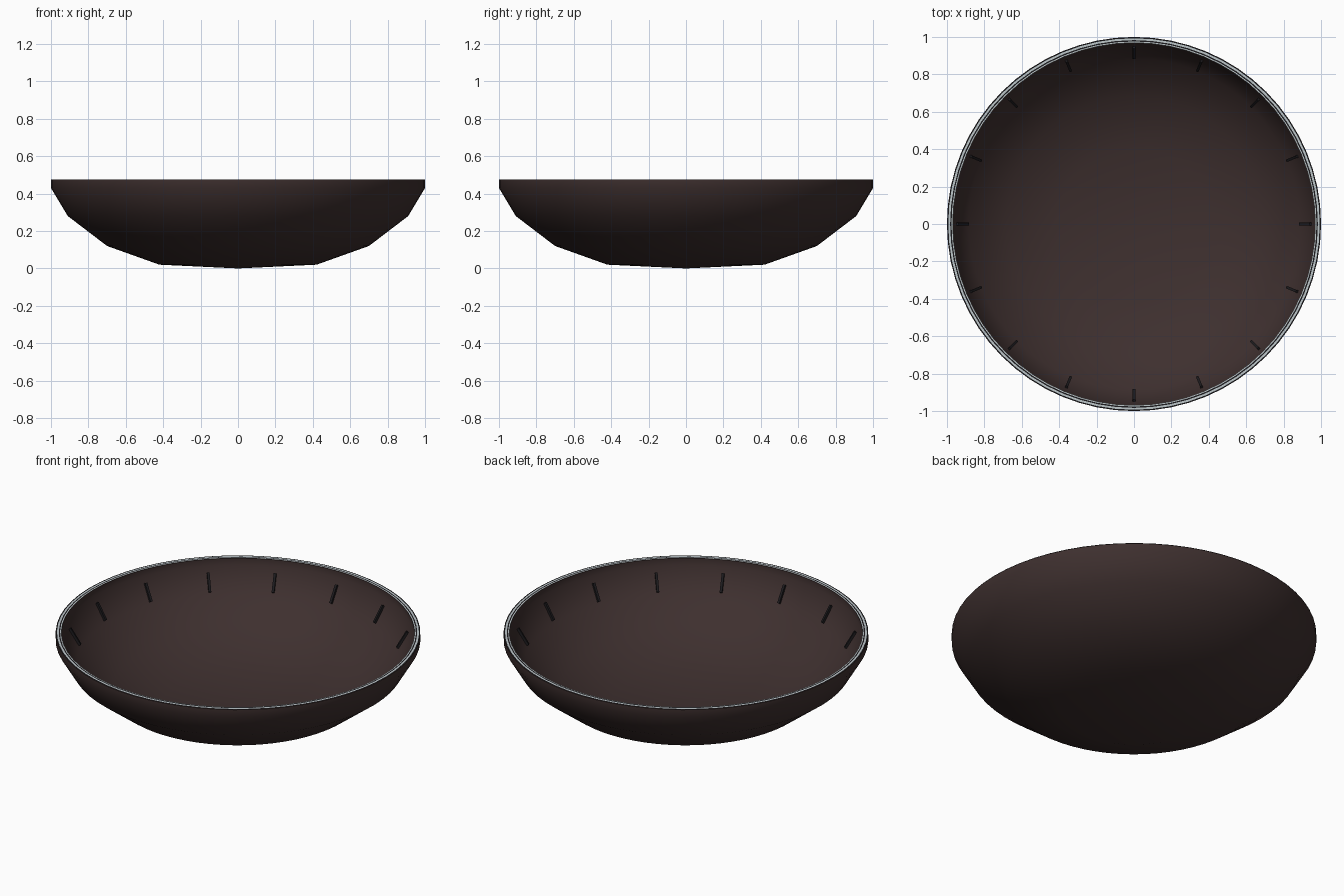
import bpy, bmesh, math
from mathutils import Matrix, Vector

cube = bpy.data.objects.get("Cube")
if cube:
    bpy.data.objects.remove(cube, do_unlink=True)


def material(name, color):
    m = bpy.data.materials.new(name)
    m.use_nodes = True
    m.diffuse_color = (*color, 1)
    bsdf = m.node_tree.nodes["Principled BSDF"]
    bsdf.inputs["Base Color"].default_value = (*color, 1)
    bsdf.inputs["Roughness"].default_value = 0.8
    return m


brown = material("dark brown", (0.048, 0.029, 0.028))
silver = material("silver", (0.52, 0.58, 0.6))
black = material("near black", (0.012, 0.011, 0.013))


def finish(bm, name, mats, smooth=True):
    bmesh.ops.recalc_face_normals(bm, faces=bm.faces)
    mesh = bpy.data.meshes.new(name)
    bm.to_mesh(mesh)
    bm.free()
    for m in mats:
        mesh.materials.append(m)
    obj = bpy.data.objects.new(name, mesh)
    bpy.context.collection.objects.link(obj)
    if smooth:
        bpy.ops.object.select_all(action="DESELECT")
        obj.select_set(True)
        bpy.context.view_layer.objects.active = obj
        bpy.ops.object.shade_smooth_by_angle(angle=math.radians(50))
    return obj


def lathe(name, profile, mats, pick=lambda face: 0, steps=64):
    bm = bmesh.new()
    verts = [bm.verts.new((r, 0, z)) for r, z in profile]
    edges = [bm.edges.new(pair) for pair in zip(verts, verts[1:])]
    bmesh.ops.spin(bm, geom=verts + edges, axis=(0, 0, 1), cent=(0, 0, 0),
                   angle=math.tau, steps=steps)
    bmesh.ops.remove_doubles(bm, verts=bm.verts, dist=0.0001)
    for f in bm.faces:
        f.material_index = pick(f)
    return finish(bm, name, mats)


# Thick bowl shell: outside wall, flat lip, inside wall
top = 0.475
outside = [(0, 0), (0.42, 0.02), (0.7, 0.12), (0.91, 0.28), (1, 0.43), (1, top)]
inside = [(0.969, top), (0.969, 0.435), (0.885, 0.295),
          (0.685, 0.145), (0.41, 0.05), (0, 0.03)]
lathe("bowl", outside + inside, [brown])

# Two thin silver bands on a dark lip
lip = [(r, top + 0.002) for r in (1, 0.993, 0.983, 0.976, 0.969)]


def lip_color(face):
    r = sum(v.co.xy.length for v in face.verts) / len(face.verts)
    return 1 if 0.983 < r < 0.993 or r < 0.976 else 0


lathe("rim_bands", lip, [black, silver], lip_color)

# Sixteen slim marks set into the inner wall
lower, upper = Vector((0.889, 0, 0.312)), Vector((0.945, 0, 0.404))
along = upper - lower
tilt = math.atan2(along.x, along.z)
for i in range(16):
    bm = bmesh.new()
    bmesh.ops.create_cube(bm, size=1, matrix=(
        Matrix.Rotation(i * math.tau / 16, 4, "Z")
        @ Matrix.Translation((lower + upper) / 2)
        @ Matrix.Rotation(tilt, 4, "Y")
        @ Matrix.Diagonal((0.018, 0.014, along.length, 1))))
    finish(bm, f"wall_mark_{i + 1}", [black], smooth=False)
